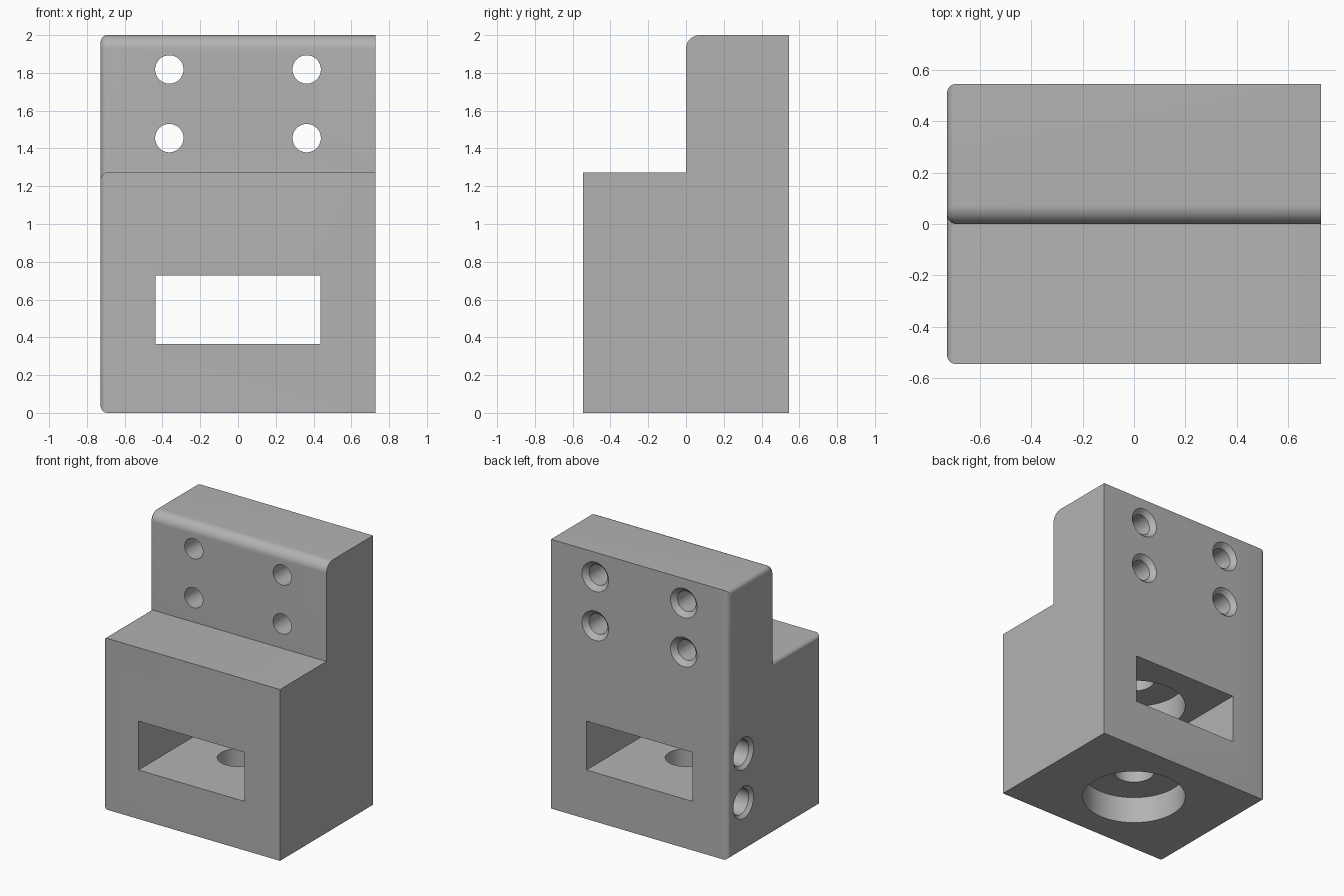
import bpy, bmesh, math
from mathutils import Matrix, Vector

cube = bpy.data.objects.get("Cube")
if cube:
    bpy.data.objects.remove(cube)

MM = 2 / 55                      # the block is 55 design units tall
W, D, H = 20 * MM, 15 * MM, 2.0  # half width, half depth, height
STEP = 35 * MM

grey = bpy.data.materials.new("machined grey")
grey.use_nodes = True
colour = (0.45, 0.45, 0.45, 1)
grey.diffuse_color = colour
grey.node_tree.nodes["Principled BSDF"].inputs["Base Color"].default_value = colour


def to_object(bm, name):
    bmesh.ops.recalc_face_normals(bm, faces=bm.faces)
    mesh = bpy.data.meshes.new(name)
    bm.to_mesh(mesh)
    bm.free()
    mesh.materials.append(grey)
    ob = bpy.data.objects.new(name, mesh)
    bpy.context.collection.objects.link(ob)
    return ob


def lathe(name, profile, origin, direction, segments=64):
    """Closed turned solid from (radius, depth) pairs along a direction."""
    bm = bmesh.new()
    rings = []
    for r, d in profile:
        angles = [2 * math.pi * i / segments for i in range(segments)]
        rings.append([bm.verts.new((r * math.cos(a), r * math.sin(a), d)) for a in angles])
    for a, b in zip(rings, rings[1:]):
        for i in range(segments):
            j = (i + 1) % segments
            bm.faces.new((a[i], a[j], b[j], b[i]))
    bm.faces.new(rings[0])
    if profile[-1][0] > 0:
        bm.faces.new(rings[-1])
    bmesh.ops.remove_doubles(bm, verts=bm.verts, dist=1e-5)
    turn = Vector((0, 0, 1)).rotation_difference(Vector(direction)).to_matrix().to_4x4()
    bm.transform(Matrix.Translation(origin) @ turn)
    return to_object(bm, name)


# Stepped body: side profile with a rounded front top edge, extruded across
R = 2 * MM
profile = [(-D, 0), (D, 0), (D, H)]
for i in range(13):
    a = math.pi / 2 * (1 + i / 12)
    profile.append((R + R * math.cos(a), H - R + R * math.sin(a)))
profile += [(0, STEP), (-D, STEP)]
bm = bmesh.new()
face = bm.faces.new([bm.verts.new((-W, y, z)) for y, z in profile])
grown = bmesh.ops.extrude_face_region(bm, geom=[face])["geom"]
bmesh.ops.translate(bm, vec=(2 * W, 0, 0),
                    verts=[g for g in grown if isinstance(g, bmesh.types.BMVert)])
# Rounded border around one side face
rim = [e for e in bm.edges if all(v.co.x < 0 for v in e.verts)]
bmesh.ops.bevel(bm, geom=rim, offset=MM, segments=6, profile=0.5, affect='EDGES')
body = to_object(bm, "stepped_block")

# Rectangular slot, front to back
bm = bmesh.new()
bmesh.ops.create_cube(bm, size=1)
bm.transform(Matrix.Translation((0, 0, 15 * MM)) @ Matrix.Diagonal((24 * MM, 3 * D, 10 * MM, 1)))
cutters = [to_object(bm, "slot_cutter")]

# Bearing seats below and above the slot, joined by a narrower bore
seat, bore = 0.355, 0.14
cutters.append(lathe("bearing_cutter", [
    (seat, -0.02), (seat, 0.2), (bore, 0.2), (bore, 0.5),
    (seat, 0.5), (seat, 0.93), (bore, 0.93), (bore, 1.1)], (0, 0, 0), (0, 0, 1)))

# Chamfered through holes in the upper plate
r, c, e = 0.075, 0.034, 0.01
for x in (-10 * MM, 10 * MM):
    for z in (40 * MM, 50 * MM):
        cutters.append(lathe("plate_hole_cutter", [(r + c + e, -e), (r, c), (r, D + 0.02)],
                             (x, D, z), (0, -1, 0)))

# Chamfered blind holes with drill tips on both sides
r, c = 0.095, 0.024
for s in (-1, 1):
    for z in (10 * MM, 20 * MM):
        cutters.append(lathe("side_hole_cutter", [
            (r + c + e, -e), (r, c), (r, 0.19), (0, 0.245)],
            (s * W, 10 * MM, z), (-s, 0, 0)))

# Cut everything out of the body
bpy.ops.object.select_all(action='DESELECT')
bpy.context.view_layer.objects.active = body
body.select_set(True)
for cutter in cutters:
    cutter.hide_render = True
    mod = body.modifiers.new("cut", 'BOOLEAN')
    mod.operation, mod.solver, mod.object = 'DIFFERENCE', 'EXACT', cutter
    bpy.ops.object.modifier_apply(modifier=mod.name)
for cutter in cutters:
    bpy.data.objects.remove(cutter)
bpy.ops.object.shade_smooth_by_angle(angle=math.radians(30))
